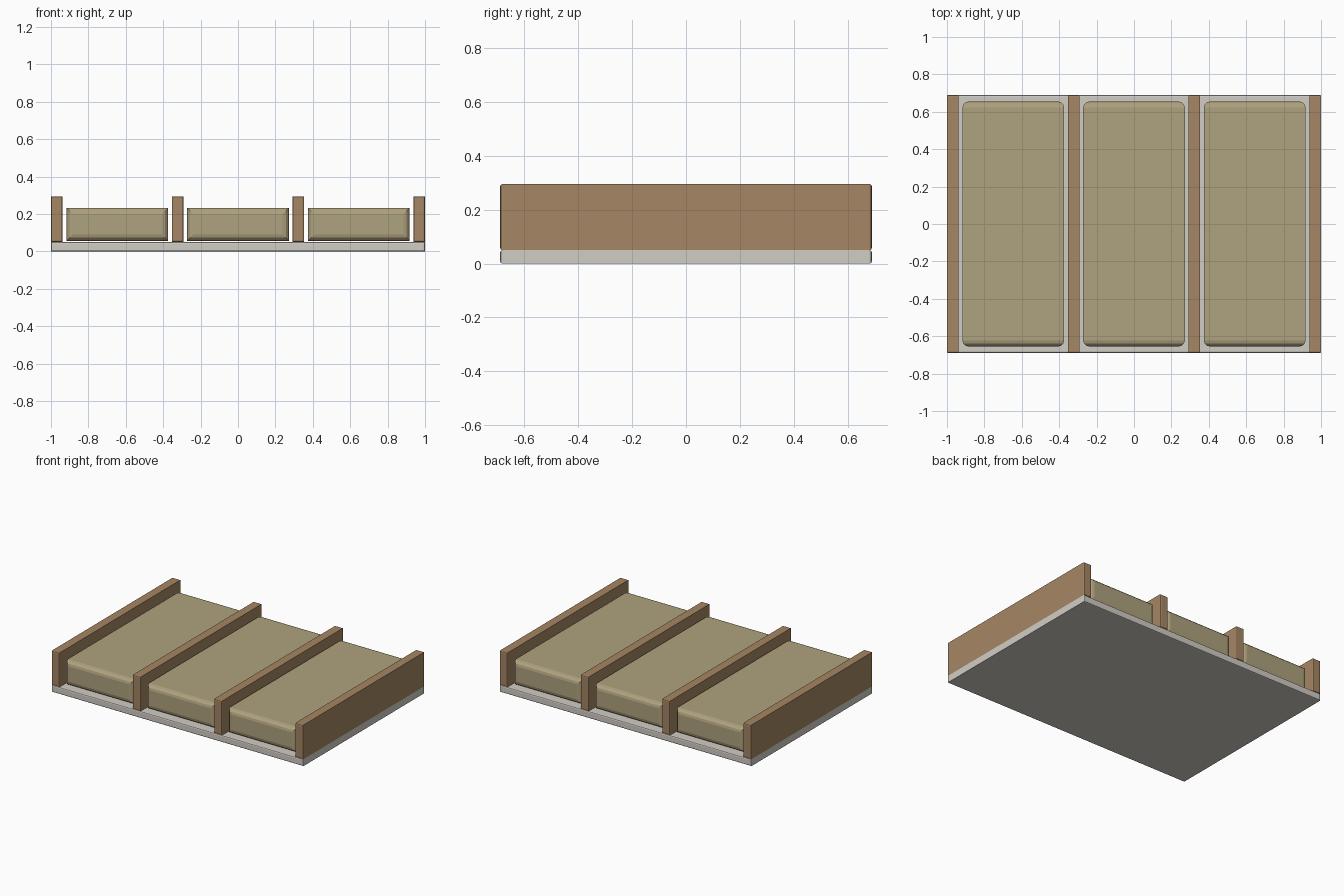
import bpy, bmesh

if "Cube" in bpy.data.objects:
    bpy.data.objects.remove(bpy.data.objects["Cube"])


def material(name, color):
    m = bpy.data.materials.new(name)
    m.diffuse_color = (*color, 1)
    m.use_nodes = True
    m.node_tree.nodes["Principled BSDF"].inputs["Base Color"].default_value = m.diffuse_color
    return m


def panel(name, x, y, z, bevel, segments, mat):
    """Box whose end-face outlines are rounded; long edges along y stay sharp."""
    bm = bmesh.new()
    bmesh.ops.create_cube(bm, size=1)
    for v in bm.verts:
        v.co = [lo + (c + 0.5) * (hi - lo) for c, (lo, hi) in zip(v.co, (x, y, z))]
    ends = [e for e in bm.edges
            if abs(e.verts[0].co.y - e.verts[1].co.y) < 1e-5]
    bmesh.ops.bevel(bm, geom=ends, offset=bevel, segments=segments,
                    profile=0.5, affect='EDGES')
    bmesh.ops.recalc_face_normals(bm, faces=bm.faces)
    mesh = bpy.data.meshes.new(name)
    bm.to_mesh(mesh)
    bm.free()
    obj = bpy.data.objects.new(name, mesh)
    bpy.context.collection.objects.link(obj)
    mesh.materials.append(mat)
    return obj


wood = material("wood", (0.38, 0.24, 0.125))
fibre = material("fibre", (0.43, 0.36, 0.21))
board = material("board", (0.64, 0.61, 0.56))

Y = 0.69

# Backing board
panel("backing_board", (-1, 1), (-Y, Y), (0, 0.05), 0.008, 2, board)

# Four upright studs
for i, cx in enumerate((-0.969, -0.323, 0.323, 0.969)):
    panel(f"stud_{i + 1}", (cx - 0.031, cx + 0.031), (-Y, Y), (0.05, 0.295),
          0.008, 2, wood)

# Insulation batts between the studs
for i, cx in enumerate((-0.645, 0, 0.645)):
    panel(f"insulation_batt_{i + 1}", (cx - 0.272, cx + 0.272), (-0.655, 0.655),
          (0.057, 0.233), 0.033, 3, fibre)
